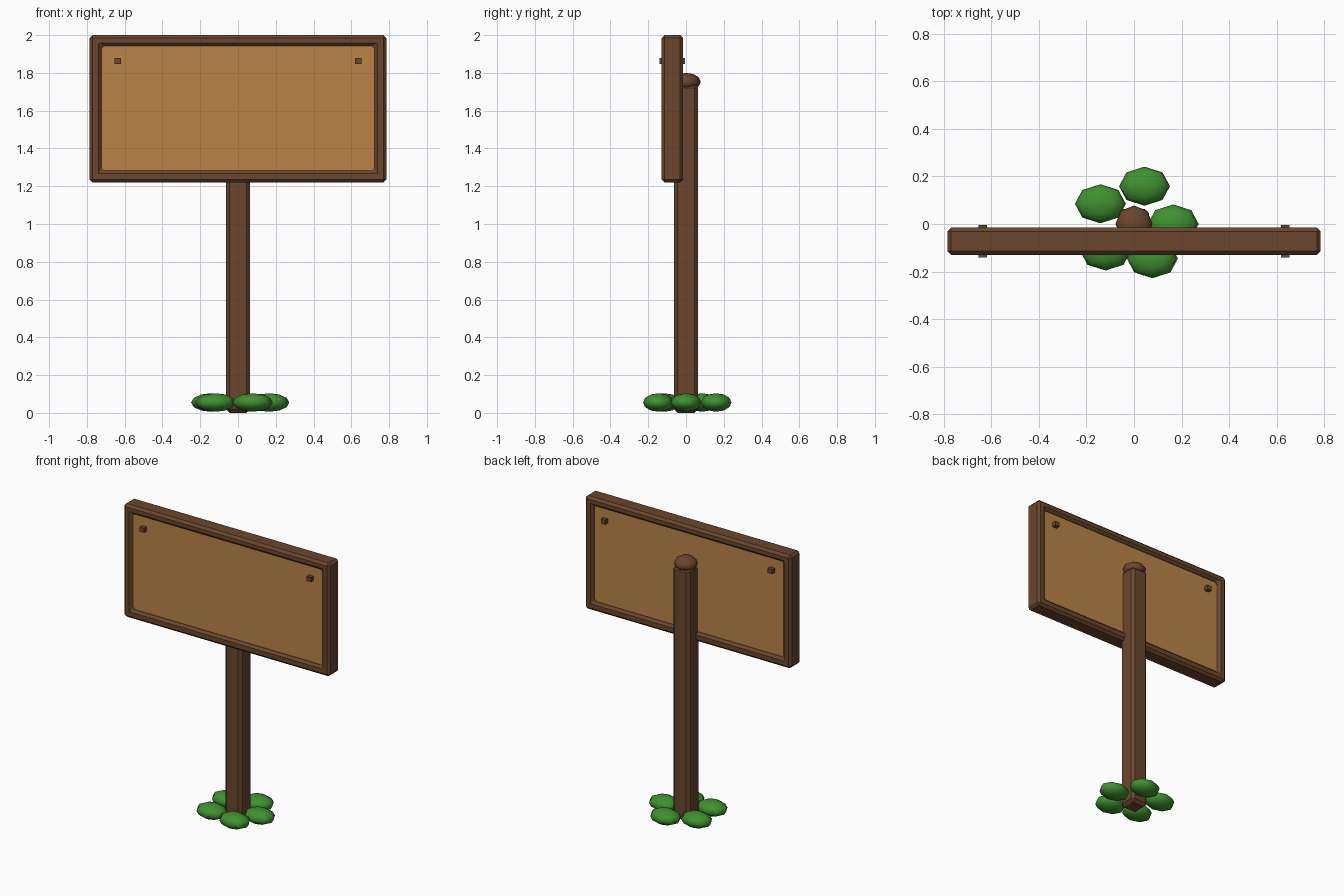
import bpy, bmesh, math
from mathutils import Matrix

if "Cube" in bpy.data.objects:
    bpy.data.objects.remove(bpy.data.objects["Cube"])


def material(name, rgb):
    m = bpy.data.materials.new(name)
    m.diffuse_color = (*rgb, 1)
    m.use_nodes = True
    m.node_tree.nodes["Principled BSDF"].inputs["Base Color"].default_value = m.diffuse_color
    return m


WOOD = material("dark wood", (0.145, 0.061, 0.026))
BOARD = material("tan board", (0.49, 0.232, 0.063))
GREEN = material("leaf green", (0.05, 0.28, 0.03))


def finish(bm, name, mat, smooth=False):
    bmesh.ops.recalc_face_normals(bm, faces=bm.faces)
    for f in bm.faces:
        f.smooth = smooth
    me = bpy.data.meshes.new(name)
    bm.to_mesh(me)
    bm.free()
    me.materials.append(mat)
    ob = bpy.data.objects.new(name, me)
    bpy.context.collection.objects.link(ob)
    return ob


def chamfer(bm, width):
    bm.normal_update()
    edges = [e for e in bm.edges if e.calc_face_angle(0) > 0.5]
    bmesh.ops.bevel(bm, geom=edges, offset=width, segments=1,
                    affect='EDGES', profile=0.5)


def box(name, lo, hi, mat, bevel=0):
    bm = bmesh.new()
    size = [b - a for a, b in zip(lo, hi)]
    mid = [(a + b) / 2 for a, b in zip(lo, hi)]
    bmesh.ops.create_cube(bm, size=1, matrix=Matrix.Translation(mid) @ Matrix.Diagonal((*size, 1)))
    if bevel:
        chamfer(bm, bevel)
    return finish(bm, name, mat)


def ellipsoid(name, centre, radii, mat, rings=6):
    bm = bmesh.new()
    bmesh.ops.create_uvsphere(bm, u_segments=8, v_segments=rings, radius=1,
                              matrix=Matrix.Translation(centre) @ Matrix.Diagonal((*radii, 1)))
    return finish(bm, name, mat, True)


# Post with chamfered edges and rounded cap
box("post", (-0.064, -0.064, 0), (0.064, 0.064, 1.74), WOOD, 0.02)
ellipsoid("post_cap", (0, 0, 1.753), (0.078, 0.078, 0.047), WOOD)

# Picture-style frame: one mitred rectangular ring, chamfered
bm = bmesh.new()
rings = []
for y in (-0.13, -0.015):
    for hx, z0, z1 in ((0.785, 1.22, 2.0), (0.722, 1.283, 1.942)):
        rings.append([bm.verts.new((x, y, z)) for x, z in
                      ((-hx, z0), (hx, z0), (hx, z1), (-hx, z1))])
front_out, front_in, back_out, back_in = rings
for a, b in ((front_out, front_in), (front_in, back_in),
             (back_in, back_out), (back_out, front_out)):
    for i in range(4):
        j = (i + 1) % 4
        bm.faces.new((a[i], a[j], b[j], b[i]))
bmesh.ops.recalc_face_normals(bm, faces=bm.faces)
chamfer(bm, 0.016)
finish(bm, "sign_frame", WOOD)

# Recessed board
box("sign_board", (-0.74, -0.11, 1.265), (0.74, -0.035, 1.96), BOARD)

# Pegs through the upper corners
for side, label in ((-1, "left"), (1, "right")):
    x = side * 0.636
    box("peg_" + label, (x - 0.017, -0.14, 1.847), (x + 0.017, -0.005, 1.878), WOOD)

# Ring of leaf clumps around the base
for i in range(5):
    a = 1.3 * i
    ellipsoid(f"leaf_clump_{i + 1}", (0.165 * math.cos(a), 0.165 * math.sin(a), 0.055),
              (0.107, 0.082, 0.049), GREEN)
